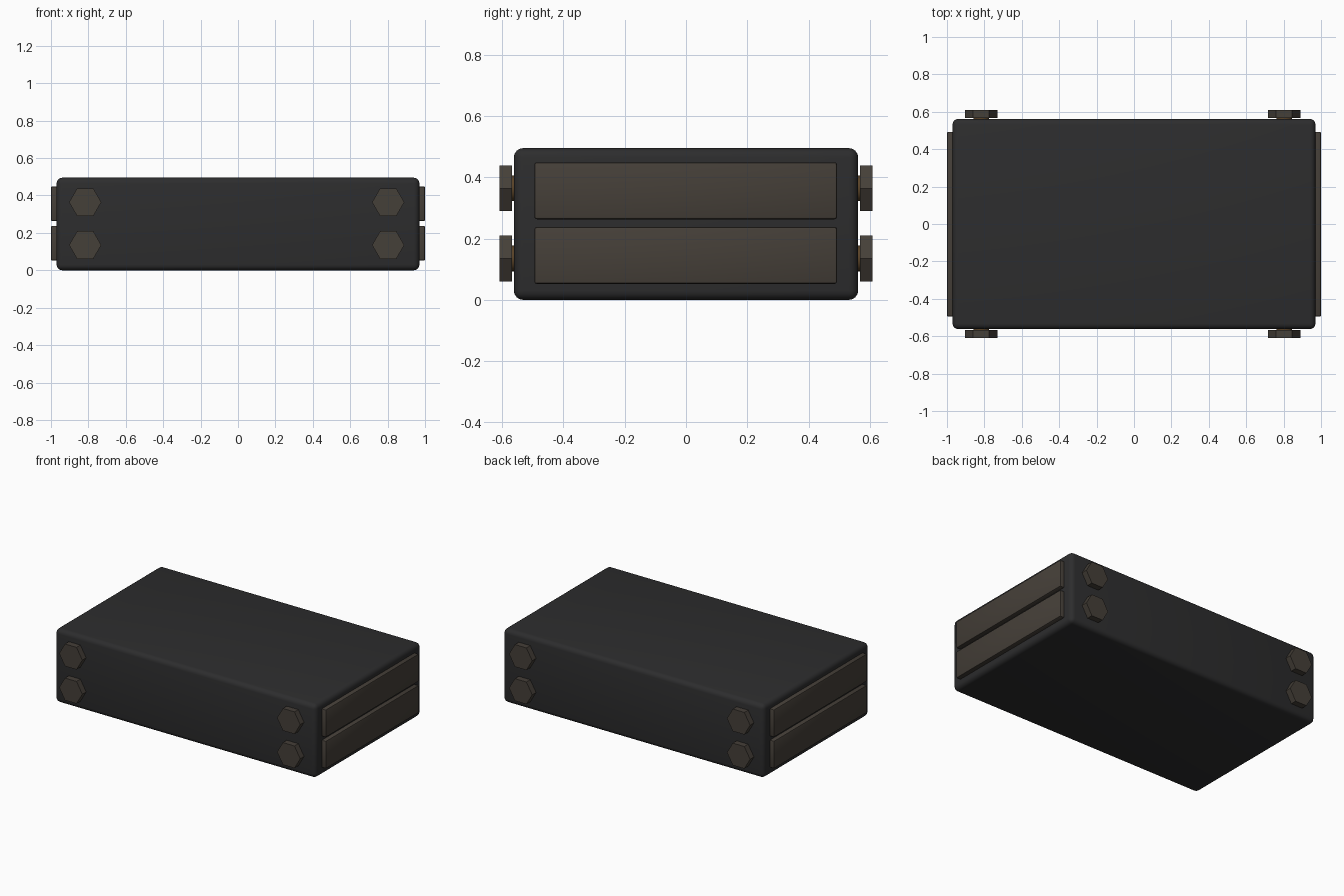
import bpy, math

if "Cube" in bpy.data.objects:
    bpy.data.objects.remove(bpy.data.objects["Cube"])


def material(name, rgb):
    m = bpy.data.materials.new(name)
    m.diffuse_color = (*rgb, 1)
    m.use_nodes = True
    m.node_tree.nodes["Principled BSDF"].inputs["Base Color"].default_value = m.diffuse_color
    return m


BLACK = material("black_casing", (0.026, 0.026, 0.027))
BROWN = material("dark_bronze", (0.06, 0.05, 0.04))
BRASS = material("aged_brass", (0.1, 0.055, 0.02))


def box(name, lo, hi, bevel, segments, mat):
    size = [b - a for a, b in zip(lo, hi)]
    mid = [(a + b) / 2 for a, b in zip(lo, hi)]
    bpy.ops.mesh.primitive_cube_add(size=1, location=mid)
    o = bpy.context.object
    o.name = name
    o.scale = size
    bpy.ops.object.transform_apply(location=False, rotation=False, scale=True)
    mod = o.modifiers.new("rounded_edges", "BEVEL")
    mod.width, mod.segments = bevel, segments
    bpy.ops.object.modifier_apply(modifier=mod.name)
    bpy.ops.object.shade_smooth_by_angle(angle=math.radians(35))
    o.data.materials.append(mat)
    return o


def rod(name, sides, radius, x, y0, y1, z, mat):
    # Prism lying along y, with a corner pointing along x
    bpy.ops.mesh.primitive_cylinder_add(
        vertices=sides, radius=radius, depth=abs(y1 - y0),
        location=(x, (y0 + y1) / 2, z))
    o = bpy.context.object
    o.name = name
    for v in o.data.vertices:
        px, py, pz = v.co
        v.co = (py, pz, px)
    if sides > 8:
        bpy.ops.object.shade_smooth_by_angle(angle=math.radians(35))
    o.data.materials.append(mat)
    return o


# Main casing
box("casing", (-0.97, -0.562, 0), (0.97, 0.562, 0.495), 0.03, 4, BLACK)

# Two raised plates on each end
for side, sx in (("left", -1), ("right", 1)):
    for level, z0, z1 in (("lower", 0.052, 0.238), ("upper", 0.263, 0.449)):
        x0, x1 = sorted((sx * 0.94, sx * 1.0))
        box(f"{side}_{level}_end_plate", (x0, -0.495, z0), (x1, 0.493, z1),
            0.008, 2, BROWN)

# Hex bolts on front and back, each with a short shank
for face, sy in (("front", -1), ("back", 1)):
    for side, x in (("left", -0.817), ("right", 0.803)):
        for level, z in (("lower", 0.135), ("upper", 0.364)):
            tag = f"{face}_{side}_{level}"
            rod(tag + "_bolt_head", 6, 0.086, x, sy * 0.568, sy * 0.609, z, BROWN)
            rod(tag + "_bolt_shank", 24, 0.042, x, sy * 0.53, sy * 0.575, z, BRASS)
